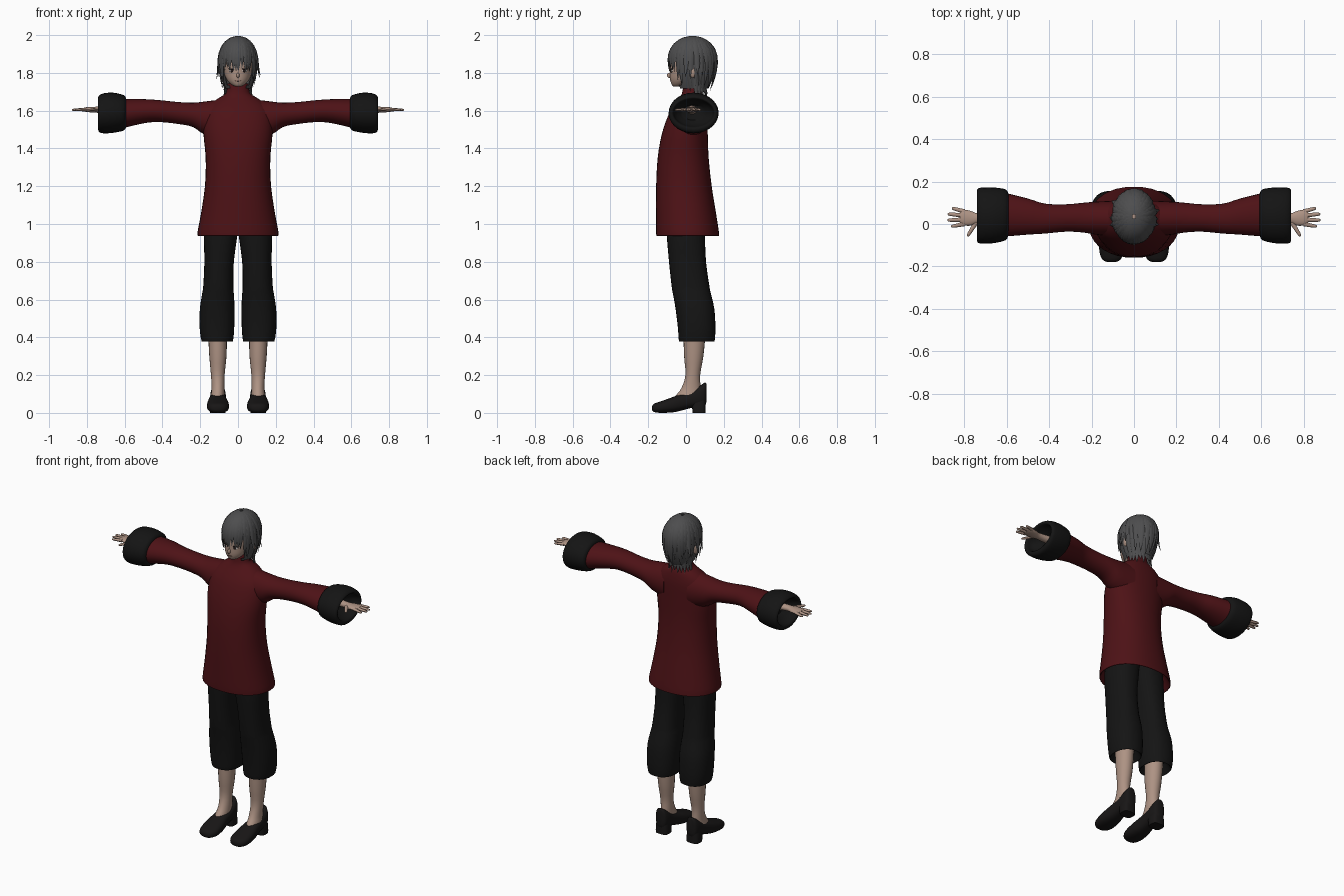
import bpy
import bmesh
import random
from math import sin, cos, pi, radians
from mathutils import Vector, Matrix

random.seed(4)
if "Cube" in bpy.data.objects:
    bpy.data.objects.remove(bpy.data.objects["Cube"], do_unlink=True)


def material(name, red, green, blue):
    mat = bpy.data.materials.new(name)
    mat.use_nodes = True
    mat.diffuse_color = (red, green, blue, 1)
    shader = mat.node_tree.nodes["Principled BSDF"]
    shader.inputs["Base Color"].default_value = (red, green, blue, 1)
    shader.inputs["Roughness"].default_value = 0.8
    return mat


SKIN = material("skin", 0.42, 0.29, 0.23)
RED = material("dark red cloth", 0.075, 0.006, 0.008)
BLACK = material("black cloth", 0.007, 0.007, 0.007)
LEATHER = material("black leather", 0.009, 0.008, 0.008)
HAIR = material("grey hair", 0.075, 0.075, 0.077)
WHITE = material("eye white", 0.6, 0.57, 0.55)
IRIS = material("dark iris", 0.02, 0.012, 0.012)
LIP = material("lip", 0.22, 0.1, 0.085)


def finish(name, bm, mat, mirror=False):
    """Turn a bmesh into a smooth object, optionally mirrored across x."""
    bmesh.ops.recalc_face_normals(bm, faces=bm.faces)
    mesh = bpy.data.meshes.new(name)
    bm.to_mesh(mesh)
    bm.free()
    mesh.materials.append(mat)
    obj = bpy.data.objects.new(name, mesh)
    bpy.context.collection.objects.link(obj)
    bpy.ops.object.select_all(action="DESELECT")
    obj.select_set(True)
    bpy.context.view_layer.objects.active = obj
    bpy.ops.object.shade_smooth_by_angle(angle=radians(50))
    if mirror:
        obj.modifiers.new("mirror", "MIRROR").use_mirror_merge = False
    return obj


def skin_rings(bm, loops, caps=True):
    """Bridge a list of equal point loops with quads."""
    rows = [[bm.verts.new(p) for p in loop] for loop in loops]
    n = len(rows[0])
    for low, high in zip(rows, rows[1:]):
        for i in range(n):
            j = (i + 1) % n
            bm.faces.new((low[i], low[j], high[j], high[i]))
    if caps:
        bm.faces.new(rows[0][::-1])
        bm.faces.new(rows[-1])


def smooth_rings(rings, steps=3):
    """Catmull-Rom interpolation between ring measurements."""
    out = []
    last = len(rings) - 1
    for i in range(last):
        a, b, c, d = (rings[max(0, min(last, k))] for k in range(i - 1, i + 3))
        for s in range(steps):
            t = s / steps
            out.append([q + t / 2 * (r - p + t * (2 * p - 5 * q + 4 * r - e
                        + t * (3 * (q - r) + e - p)))
                        for p, q, r, e in zip(a, b, c, d)])
    return out + [list(rings[-1])]


def loft(rings, axis="z", n=28, power=2.0, caps=True):
    """Rounded sections: (position, low u, high u, low v, high v)."""
    order = {"x": (2, 0, 1), "y": (0, 2, 1), "z": (0, 1, 2)}[axis]
    loops = []
    for w, u0, u1, v0, v1 in smooth_rings(rings):
        loop = []
        for k in range(n):
            c, s = cos(2 * pi * k / n), sin(2 * pi * k / n)
            c = abs(c) ** (2 / power) * (1 if c > 0 else -1)
            s = abs(s) ** (2 / power) * (1 if s > 0 else -1)
            local = ((u0 + u1) / 2 + c * (u1 - u0) / 2,
                     (v0 + v1) / 2 + s * (v1 - v0) / 2, w)
            loop.append([local[i] for i in order])
        loops.append(loop)
    bm = bmesh.new()
    skin_rings(bm, loops, caps)
    return bm


def even(rings):
    """Expand (z, half width, front, back) to a centred ring."""
    return [(z, -h, h, f, b) for z, h, f, b in rings]


def strand(bm, points, side, up, widths, thick, n):
    """Flattened tapering strip along a path."""
    loops = [[p + side * w * cos(2 * pi * k / n) + up * w * thick * sin(2 * pi * k / n)
              for k in range(n)] for p, w in zip(points, widths)]
    skin_rings(bm, loops)


def blob(name, mat, centre, size, turn=0, mirror=False):
    bm = bmesh.new()
    place = Matrix.Translation(centre) @ Matrix.Rotation(turn, 4, "Z")
    bmesh.ops.create_uvsphere(bm, u_segments=16, v_segments=10, radius=1,
                              matrix=place @ Matrix.Diagonal((*size, 1)))
    return finish(name, bm, mat, mirror)


# Tunic with flared hem and standing collar
finish("tunic", loft(even([
    (1.02, .17, -.13, .13), (.945, .205, -.152, .168), (.95, .215, -.158, .175),
    (1.05, .197, -.159, .16), (1.2, .175, -.158, .136), (1.35, .171, -.15, .12),
    (1.48, .183, -.127, .115), (1.58, .178, -.092, .113), (1.63, .15, -.062, .107),
    (1.665, .105, -.035, .098), (1.69, .066, -.022, .083), (1.72, .058, -.016, .076),
    (1.745, .054, -.012, .074)]), n=36, power=2.2), RED)

# Sleeves, thick cuffs with open ends
finish("sleeves", loft([
    (.08, -.06, .11, 1.44, 1.66), (.18, -.05, .105, 1.475, 1.648),
    (.24, -.04, .1, 1.514, 1.642), (.32, -.036, .093, 1.53, 1.646),
    (.42, -.045, .096, 1.54, 1.656), (.5, -.05, .12, 1.533, 1.661),
    (.62, -.06, .15, 1.505, 1.662)], "x"), RED, True)
finish("cuffs", loft([
    (.592, -.05, .14, 1.515, 1.665), (.605, -.076, .163, 1.495, 1.682),
    (.66, -.09, .172, 1.483, 1.695), (.71, -.092, .172, 1.48, 1.692),
    (.735, -.088, .167, 1.487, 1.68), (.738, -.07, .15, 1.51, 1.665),
    (.7, -.058, .138, 1.522, 1.652), (.66, -.02, .09, 1.55, 1.63)], "x"), BLACK, True)

# Hands: palm, four fingers and a thumb
finish("palms", loft([
    (.64, .005, .06, 1.58, 1.628), (.73, .004, .05, 1.588, 1.622),
    (.77, -.008, .062, 1.59, 1.62), (.805, -.006, .068, 1.594, 1.618),
    (.82, .002, .062, 1.598, 1.614)], "x", n=16), SKIN, True)
fingers = bmesh.new()
digits = [((.8, .0), (.862, -.012)), ((.81, .02), (.88, .018)),
          ((.81, .041), (.878, .047)), ((.8, .059), (.858, .075)),
          ((.745, .006), (.785, -.058))]
for (x0, y0), (x1, y1) in digits:
    start, end = Vector((x0, y0, 1.606)), Vector((x1, y1, 1.604))
    way = (end - start).normalized()
    side = Vector((-way.y, way.x, 0))
    path = [start.lerp(end, t) for t in (0, .4, .8, .95, 1)]
    strand(fingers, path, side, Vector((0, 0, 1)),
           (.011, .0095, .008, .006, .002), .85, 8)
finish("fingers", fingers, SKIN, True)

# Loose cropped trousers
finish("trousers", loft([
    (.43, .06, .16, -.01, .12), (.383, .035, .185, -.03, .145),
    (.385, .026, .194, -.038, .152), (.45, .02, .203, -.043, .156),
    (.55, .018, .202, -.055, .15), (.63, .022, .19, -.069, .132),
    (.67, .025, .184, -.076, .124), (.8, .022, .178, -.09, .106),
    (.95, .002, .18, -.102, .1), (1.06, -.01, .165, -.1, .1)],
    power=2.3), BLACK, True)

# Bare shins running into the shoes
finish("shins", loft([
    (.05, .075, .142, -.075, .08), (.09, .072, .144, -.055, .08),
    (.13, .072, .14, -.025, .078), (.2, .071, .143, -.003, .075),
    (.3, .061, .152, -.01, .092), (.42, .058, .158, -.014, .104)],
    n=20), SKIN, True)

# Low heeled slip-on shoes
finish("shoes", loft([
    (-.18, .09, .122, .014, .035), (-.168, .064, .148, .004, .049),
    (-.13, .048, .163, 0, .062), (-.07, .05, .163, .003, .084),
    (-.025, .058, .156, .012, .1), (.03, .063, .149, .027, .116),
    (.075, .065, .146, .03, .145), (.1, .073, .138, .035, .16),
    (.108, .09, .122, .06, .155)], "y", n=24, power=2.5), LEATHER, True)
finish("shoe_heels", loft([
    (0, .066, .147, .035, .104), (.03, .066, .147, .032, .104),
    (.07, .07, .142, .025, .105)], n=20, power=3.5), LEATHER, True)

# Neck, head and features
finish("neck", loft(even([
    (1.64, .045, -.005, .075), (1.7, .04, -.004, .072), (1.8, .042, -.01, .08)]),
    n=20), SKIN)
finish("head", loft(even([
    (1.728, .014, -.066, -.025), (1.737, .034, -.075, .0), (1.765, .06, -.084, .05),
    (1.81, .075, -.086, .1), (1.86, .082, -.086, .13), (1.92, .074, -.062, .12),
    (1.96, .04, -.01, .08)])), SKIN)
blob("nose", SKIN, (0, -.086, 1.787), (.008, .015, .014))
blob("ears", SKIN, (.089, .035, 1.805), (.011, .02, .03), mirror=True)
blob("mouth", LIP, (0, -.082, 1.758), (.015, .003, .0025))
blob("eye_whites", WHITE, (.034, -.0755, 1.812), (.015, .004, .009), .25, True)
blob("irises", IRIS, (.033, -.0785, 1.812), (.008, .003, .009), .25, True)
blob("lashes", IRIS, (.034, -.077, 1.821), (.018, .004, .003), .25, True)

# Hair: one silhouette shared by the cap and the locks
MIDDLE, WIDE, DEEP, HIGH = 1.87, .1, .128, .126


def hair_profile(phi):
    """Spread factor and height at an angle down from the crown."""
    if phi < pi / 2:
        return sin(phi), MIDDLE + HIGH * cos(phi)
    drop = HIGH * (phi - pi / 2)
    return 1 - 14 * drop ** 2, MIDDLE - drop


cap_rings = []
for k in range(13):
    spread, z = hair_profile(.08 + k * .225)
    spread *= .97
    cap_rings.append((z, WIDE * spread, .035 - DEEP * spread, .035 + DEEP * spread))
cap = loft(even(cap_rings), caps=False)
open_face = [f for f in cap.faces if f.calc_center_median().y < -.03
             and f.calc_center_median().z < 1.855]
bmesh.ops.delete(cap, geom=open_face, context="FACES")
finish("hair_cap", cap, HAIR)


def lock(bm, angle, tip_z, flare, width):
    """A pointed lock from the crown to tip_z, kicking out by flare."""
    last = pi / 2 + (MIDDLE - tip_z) / HIGH
    out = Vector((cos(angle), sin(angle), 0))
    side = Vector((-sin(angle), cos(angle), 0))
    sway = random.uniform(-.012, .012)
    path, count = [], 9
    for k in range(count):
        t = k / (count - 1)
        spread, z = hair_profile(.12 + (last - .12) * t)
        spread += flare * t ** 5
        path.append(Vector((out.x * WIDE * spread, .035 + out.y * DEEP * spread, z))
                    + side * sway * t * t)
    widths = [width * w for w in (.25, .6, .85, 1, 1, .95, .75, .45, .04)]
    strand(bm, path, side, out, widths, .35, 6)


locks = bmesh.new()
for layer in range(2):
    count = 30
    for i in range(count):
        angle = 2 * pi * (i + layer / 2) / count + random.uniform(-.05, .05)
        front = -sin(angle)
        if front > .62:
            tip = random.uniform(1.805, 1.835)
            flare = .02
        elif front > .35:
            tip = random.uniform(1.735, 1.77)
            flare = .12
        elif layer:
            tip = random.uniform(1.76, 1.82)
            flare = random.uniform(.08, .35) if front > -.5 else .04
        else:
            tip = random.uniform(1.7, 1.73)
            flare = random.uniform(0, .15)
        lock(locks, angle, tip, flare, random.uniform(.013, .018))
finish("hair_locks", locks, HAIR)

# Nape hair hanging over the collar
nape = bmesh.new()
for i in range(11):
    angle = pi / 2 + (i - 5) * .26
    out = Vector((cos(angle), sin(angle), 0))
    side = Vector((-out.y, out.x, 0))
    low = random.uniform(1.655, 1.685)
    path = [Vector((out.x * r, .035 + out.y * r, z)) for r, z in
            ((.085, 1.79), (.078, 1.75), (.07, 1.715), (.08, low))]
    strand(nape, path, side, out, (.016, .017, .013, .001), .4, 6)
finish("nape_hair", nape, HAIR)
